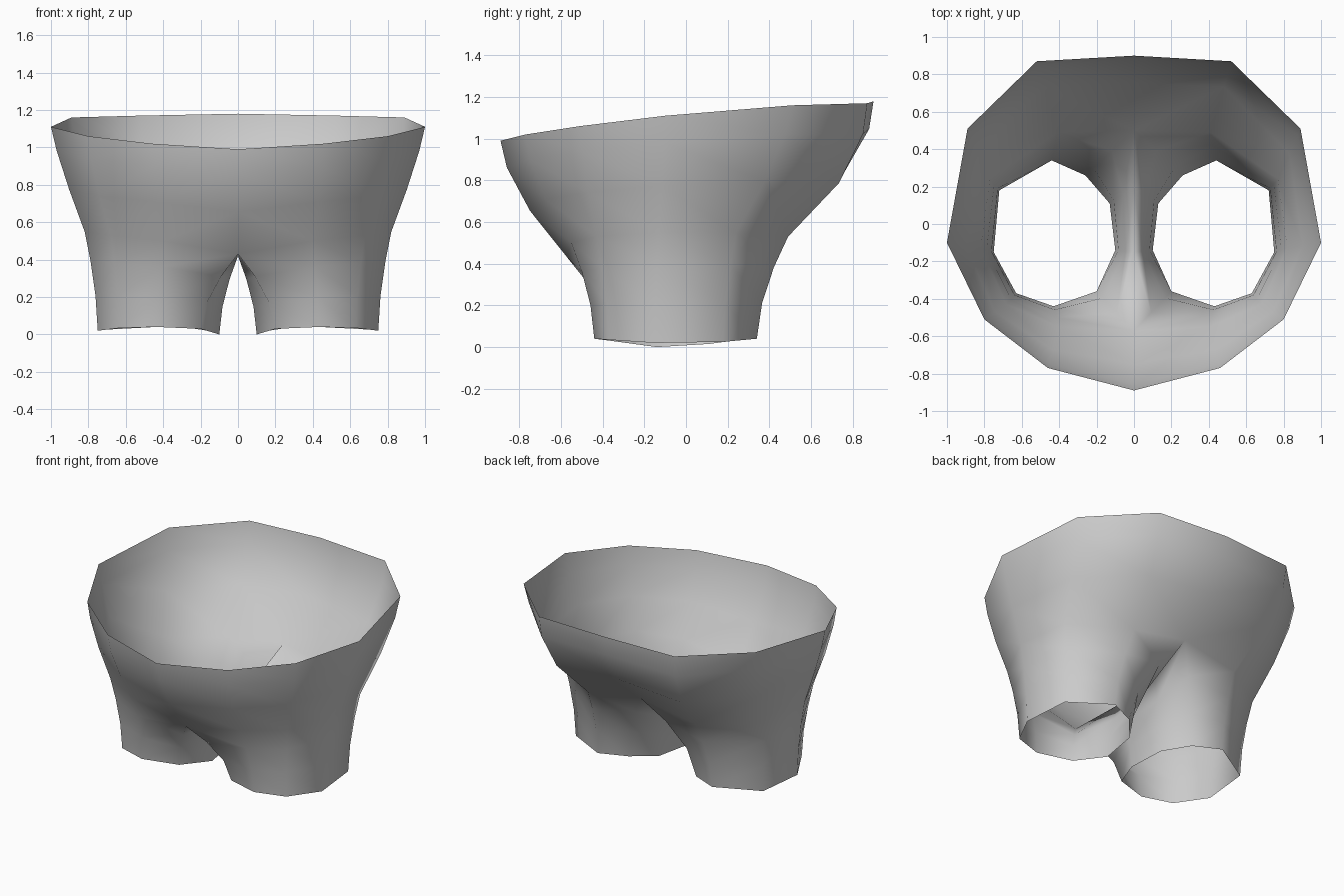
import bpy, bmesh
from mathutils import Vector

if "Cube" in bpy.data.objects:
    bpy.data.objects.remove(bpy.data.objects["Cube"])

# Half outlines for x >= 0, running front centre -> side -> back centre
waist = [(0, -.89, .99), (.46, -.77, 1.02), (.80, -.51, 1.06), (1.0, -.10, 1.11),
         (.89, .51, 1.16), (.52, .87, 1.17), (0, .90, 1.18)]
# Leg loops: same order, then back along the crotch line
hip = [(0, -.57, .43), (.40, -.55, .50), (.68, -.43, .53), (.82, -.13, .55),
       (.77, .24, .55), (.41, .49, .53), (0, .50, .60), (0, .20, .47), (0, -.15, .42)]
hem = [(.20, -.36, .03), (.43, -.44, .04), (.63, -.37, .035), (.75, -.15, .02),
       (.72, .18, .025), (.44, .34, .04), (.26, .26, .035), (.13, .11, .015), (.10, -.14, 0)]
bulge = [1.6, 1.6, 1.4, 1.2, 1.4, 2.0, 2.0]  # roundness of each column


def blend(a, b, f, g):
    """Mix plan position by f and height by g."""
    a, b = Vector(a), Vector(b)
    p = a.lerp(b, f)
    p.z = a.z + (b.z - a.z) * g
    return p


bm = bmesh.new()


def ring(points):
    return [bm.verts.new(p) for p in points]


def bridge(a, b, closed):
    n = len(b) if closed else len(a) - 1
    for i in range(n):
        j = (i + 1) % len(b)
        bm.faces.new((a[i], b[i], b[j], a[j]))


# Body from waist opening down to the hip line
hip_ring = ring(hip)
rows = [ring(waist)]
for g in (.23, .6):
    rows.append(ring(blend(w, h, g ** p, g) for w, h, p in zip(waist, hip, bulge)))
rows.append(hip_ring[:7])
for a, b in zip(rows, rows[1:]):
    bridge(a, b, False)

# Leg tube from the hip loop to the hem
rows = [hip_ring]
for g in (.3, .65):
    rows.append(ring(blend(h, k, 1 - (1 - g) ** 1.7, g) for h, k in zip(hip, hem)))
rows.append(ring(hem))
for a, b in zip(rows, rows[1:]):
    bridge(a, b, True)

for f in bm.faces:
    f.smooth = True
mesh = bpy.data.meshes.new("shorts")
bm.to_mesh(mesh)
bm.free()
shorts = bpy.data.objects.new("shorts", mesh)
bpy.context.collection.objects.link(shorts)

# Mirror across the centre line
mirror = shorts.modifiers.new("mirror", 'MIRROR')
mirror.use_clip = True
mirror.merge_threshold = .001
